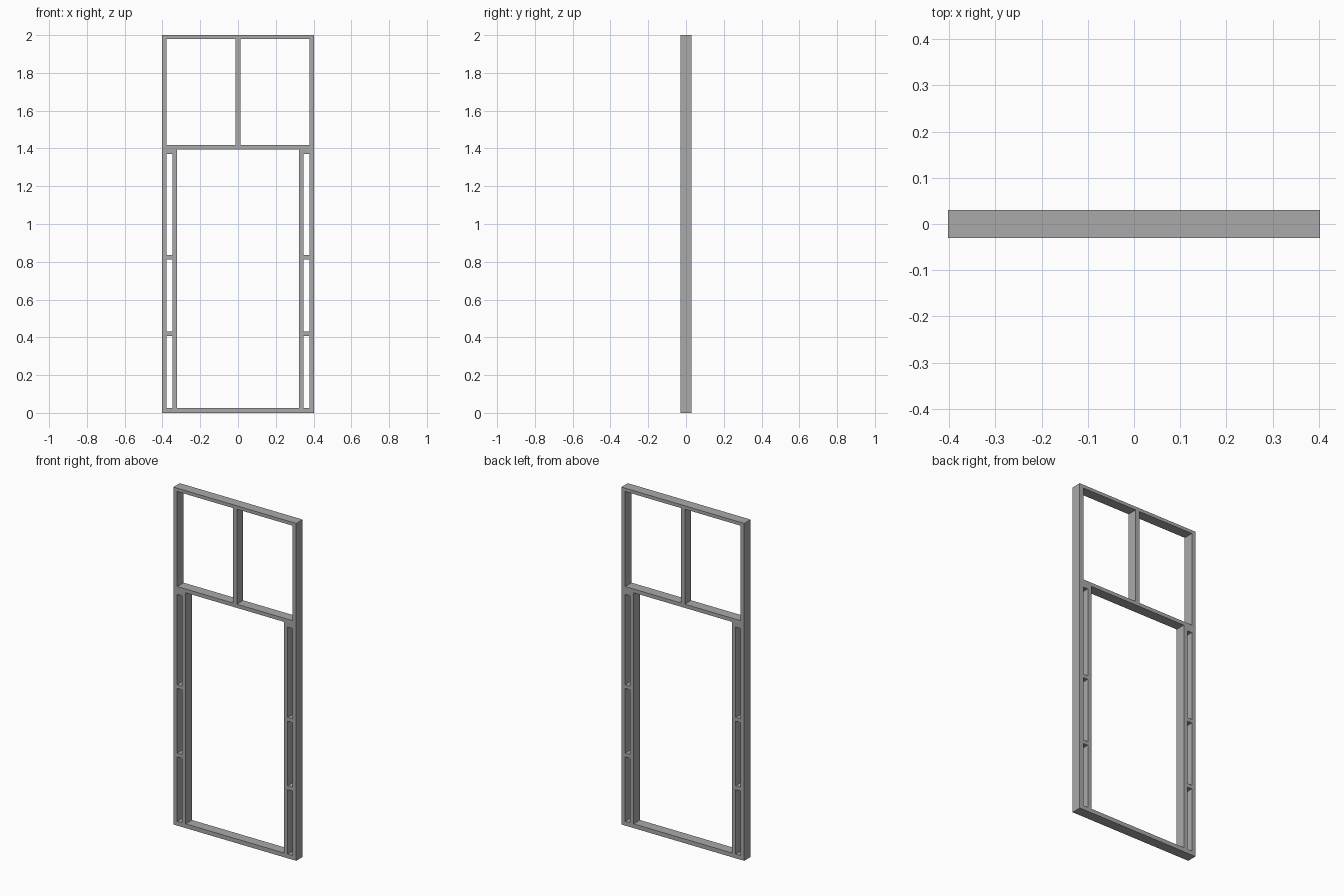
import bpy
import bmesh

if "Cube" in bpy.data.objects:
    bpy.data.objects.remove(bpy.data.objects["Cube"], do_unlink=True)

grey = bpy.data.materials.new("frame_grey")
grey.use_nodes = True
colour = (0.4, 0.4, 0.4, 1)
grey.diffuse_color = colour
grey.node_tree.nodes["Principled BSDF"].inputs["Base Color"].default_value = colour

DEPTH = 0.03          # half the frame thickness
HALF, STILE = 0.403, 0.378      # outer edge and inside of the outer stiles
SLOT, DOOR = 0.347, 0.322       # inside edges of the sidelight and the doorway
TOP, BOTTOM = 1.98, 0.025
RAIL_LOW, RAIL_HIGH = 1.395, 1.417


def bar(name, x0, x1, z0, z1):
    """Flat-faced timber spanning the given front rectangle."""
    bm = bmesh.new()
    bmesh.ops.create_cube(bm, size=1)
    for v in bm.verts:
        v.co.x = x1 if v.co.x > 0 else x0
        v.co.y = DEPTH if v.co.y > 0 else -DEPTH
        v.co.z = z1 if v.co.z > 0 else z0
    mesh = bpy.data.meshes.new(name)
    bm.to_mesh(mesh)
    bm.free()
    mesh.materials.append(grey)
    obj = bpy.data.objects.new(name, mesh)
    bpy.context.collection.objects.link(obj)


def pair(name, x0, x1, z0, z1):
    """The same bar on both sides of the frame."""
    bar("left_" + name, x0, x1, z0, z1)
    bar("right_" + name, -x1, -x0, z0, z1)


# Full-width rails and the transom
bar("top_rail", -HALF, HALF, TOP, 2)
bar("sill", -HALF, HALF, 0, BOTTOM)
bar("transom_rail", -STILE, STILE, RAIL_LOW, RAIL_HIGH)
bar("transom_mullion", -0.013, 0.013, RAIL_HIGH, TOP)

# Uprights on each side
pair("outer_stile", STILE, HALF, BOTTOM, TOP)
pair("door_jamb", DOOR, SLOT, BOTTOM, RAIL_LOW)

# Short bars dividing the sidelights
for name, low, high in (("lower_bar", 0.407, 0.43),
                        ("upper_bar", 0.813, 0.835),
                        ("head_bar", 1.37, RAIL_LOW)):
    pair("sidelight_" + name, SLOT, STILE, low, high)
